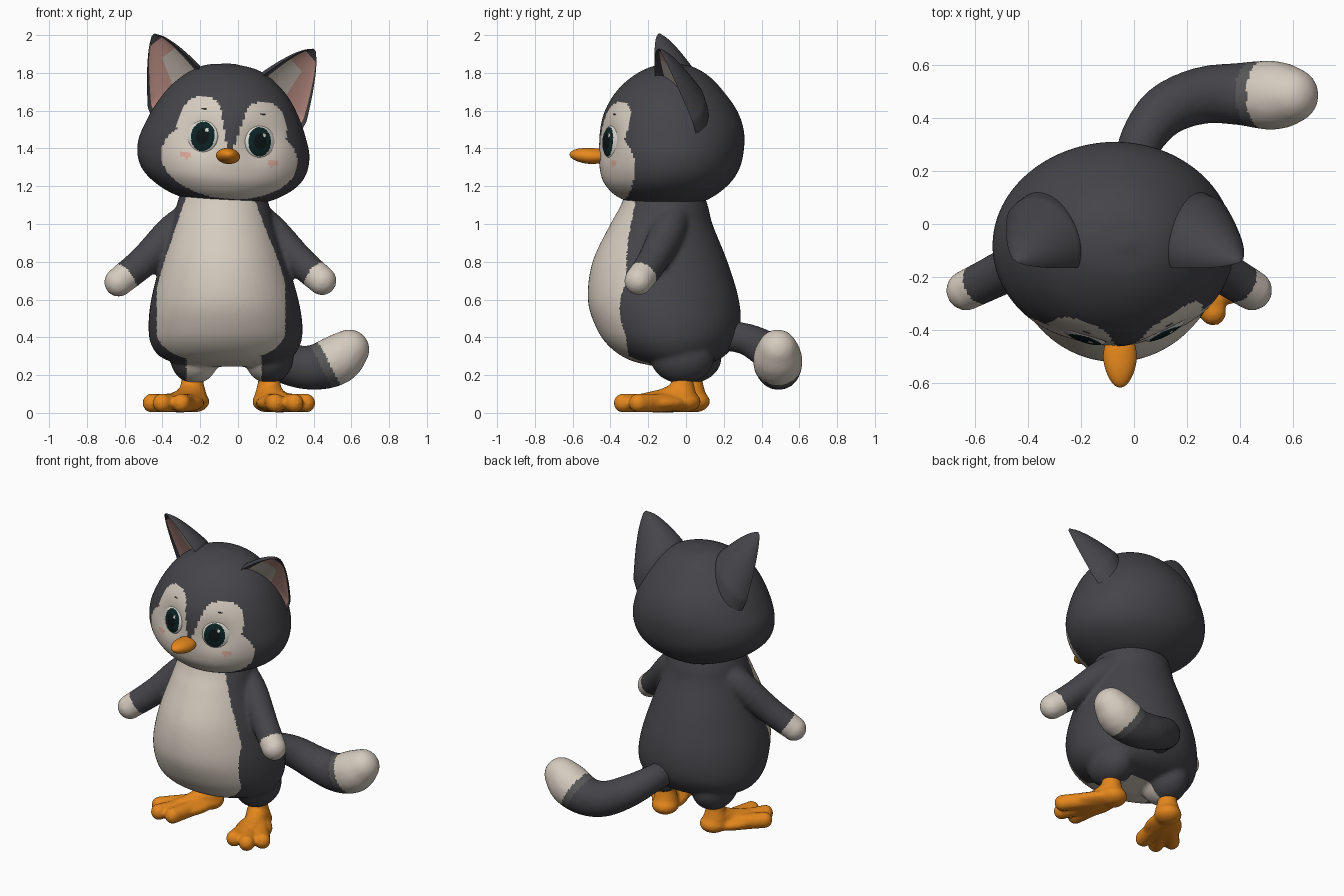
import bpy, bmesh, math
from mathutils import Vector, Matrix
from mathutils.bvhtree import BVHTree

if "Cube" in bpy.data.objects:
    bpy.data.objects.remove(bpy.data.objects["Cube"])

COLOURS = {
    "charcoal_fur": (0.06, 0.058, 0.066), "edge_grey": (0.1, 0.098, 0.098),
    "cream_fur": (0.67, 0.6, 0.52), "orange_skin": (0.79, 0.245, 0.012),
    "ear_pink": (0.62, 0.34, 0.29), "cheek_pink": (0.72, 0.4, 0.33),
    "eye_white": (0.72, 0.69, 0.64), "iris_teal": (0.004, 0.018, 0.019),
    "pupil_black": (0.004, 0.007, 0.008)}
MATS = {}
for key, rgb in COLOURS.items():
    m = bpy.data.materials.new(key)
    m.use_nodes = True
    m.diffuse_color = (*rgb, 1)
    m.node_tree.nodes["Principled BSDF"].inputs["Base Color"].default_value = (*rgb, 1)
    MATS[key] = m

PIVOT = Vector((-0.075, -0.07, 1.4))
TILT = Matrix.Translation(PIVOT) @ Matrix.Rotation(0.095, 4, 'Y') @ Matrix.Translation(-PIVOT)
FACE_X, EYE_A, EYE_Z = -0.042, 0.157, 1.452


def spline(points, steps):
    """Catmull-Rom through tuples of any length."""
    pts = [Vector(p) for p in points]
    pts = [pts[0] * 2 - pts[1]] + pts + [pts[-1] * 2 - pts[-2]]
    out = []
    for a, b, c, d in zip(pts, pts[1:], pts[2:], pts[3:]):
        for i in range(steps):
            t = i / steps
            out.append((b * 2 + (c - a) * t + (a * 2 - b * 5 + c * 4 - d) * t ** 2
                        + (b * 3 - a - c * 3 + d) * t ** 3) / 2)
    return out + [pts[-2]]


def ball(bm, centre, radii, segs=24):
    mat = Matrix.Translation(centre) @ Matrix.Diagonal((*radii, 1))
    bmesh.ops.create_uvsphere(bm, u_segments=segs, v_segments=segs * 2 // 3, radius=1, matrix=mat)


def limb(bm, path, steps=5):
    """Rounded limb through (x, y, z, radius) points."""
    for p in spline(path, steps):
        ball(bm, p[:3], [p[3]] * 3, 16)


def loft(bm, rings):
    rows = [[bm.verts.new(p) for p in ring] for ring in rings]
    n = len(rows[0])
    for a, b in zip(rows, rows[1:]):
        for i in range(n):
            bm.faces.new((a[i], a[(i + 1) % n], b[(i + 1) % n], b[i]))
    bm.faces.new(rows[0])
    bm.faces.new(rows[-1])
    bmesh.ops.recalc_face_normals(bm, faces=bm.faces)


def oval_rings(sections, steps, segs):
    """Rings from (z, centre x, half width, front y, back y)."""
    rings = []
    for z, cx, rx, yf, yb in spline(sections, steps):
        ang = [2 * math.pi * i / segs for i in range(segs)]
        rings.append([(cx + rx * math.cos(a), (yf + yb) / 2 + (yb - yf) / 2 * math.sin(a), z)
                      for a in ang])
    return rings


def finish(name, bm, rule, voxel=0, matrix=None):
    """Make the object, blend its pieces if asked, and colour faces by rule."""
    me = bpy.data.meshes.new(name)
    bm.to_mesh(me)
    bm.free()
    ob = bpy.data.objects.new(name, me)
    bpy.context.collection.objects.link(ob)
    bpy.ops.object.select_all(action='DESELECT')
    bpy.context.view_layer.objects.active = ob
    ob.select_set(True)
    if voxel:
        r = ob.modifiers.new("blend", 'REMESH')
        r.mode, r.voxel_size = 'VOXEL', voxel
        s = ob.modifiers.new("soften", 'SMOOTH')
        s.factor, s.iterations = 0.5, 8
        for mod in ("blend", "soften"):
            bpy.ops.object.modifier_apply(modifier=mod)
    me = ob.data
    me.materials.clear()
    slots = {}
    for p in me.polygons:
        key = rule(p) if callable(rule) else rule
        if key not in slots:
            slots[key] = len(slots)
            me.materials.append(MATS[key])
        p.material_index = slots[key]
    bpy.ops.object.shade_smooth_by_angle(angle=math.radians(60))
    if matrix:
        ob.matrix_world = matrix


# Body with arms and leg stumps
bm = bmesh.new()
loft(bm, oval_rings([
    (1.25, -0.08, 0.2, -0.29, 0.06), (1.1, -0.08, 0.245, -0.345, 0.115),
    (1.0, -0.08, 0.27, -0.4, 0.14), (0.8, -0.075, 0.335, -0.495, 0.22),
    (0.6, -0.07, 0.39, -0.52, 0.28), (0.45, -0.066, 0.408, -0.475, 0.288),
    (0.35, -0.065, 0.39, -0.405, 0.25), (0.28, -0.06, 0.32, -0.3, 0.17),
    (0.245, -0.05, 0.14, -0.16, 0.05)], 5, 56))
for x, y in ((-0.23, 0.02), (0.165, -0.02)):
    ball(bm, (x, y, 0.295), (0.13, 0.17, 0.14))
HANDS = (Vector((-0.632, -0.25, 0.692)), Vector((0.445, -0.25, 0.7)))
limb(bm, [(-0.2, -0.06, 1.06, 0.09), (-0.34, -0.1, 0.96, 0.095),
          (-0.49, -0.18, 0.81, 0.085), (*HANDS[0], 0.078)])
limb(bm, [(0.07, -0.06, 1.05, 0.09), (0.18, -0.1, 0.95, 0.095),
          (0.33, -0.18, 0.8, 0.083), (*HANDS[1], 0.078)])


def body_rule(p):
    c = p.center
    if any((c - h).length < 0.095 for h in HANDS):
        return "cream_fur"
    limit = -0.285 + 0.15 * max(0, c.z - 0.9)
    front = c.y + 0.1 * (c.x + 0.07) < limit and -0.43 < c.x < 0.25
    under = c.z < 0.3 and abs(c.x + 0.075) < 0.2 and c.y < 0.03
    return "cream_fur" if front or under else "charcoal_fur"


finish("body", bm, body_rule, 0.012)

# Tail
bm = bmesh.new()
limb(bm, [(0, 0.2, 0.41, 0.08), (0.03, 0.32, 0.39, 0.085), (0.12, 0.43, 0.33, 0.1),
          (0.26, 0.485, 0.26, 0.11), (0.4, 0.49, 0.24, 0.12),
          (0.52, 0.485, 0.28, 0.133), (0.59, 0.485, 0.335, 0.108)], 4)


def tail_rule(p):
    d = 0.89 * p.center.x + 0.46 * p.center.z
    return "cream_fur" if d > 0.55 else "edge_grey" if d > 0.505 else "charcoal_fur"


finish("tail", bm, tail_rule, 0.013)

# Feet with three toes each
for name, x, y, turn in (("right_foot", -0.242, 0.03, -28), ("left_foot", 0.165, -0.02, 23)):
    bm = bmesh.new()
    limb(bm, [(0, 0, 0.23, 0.058), (0, 0, 0.15, 0.062), (0, 0, 0.085, 0.078)], 3)
    limb(bm, [(0, -0.01, 0.1, 0.07), (0, -0.1, 0.07, 0.062), (0, -0.2, 0.058, 0.052)], 3)
    ball(bm, (0, 0.01, 0.06), (0.085, 0.09, 0.058))
    ball(bm, (0, -0.14, 0.052), (0.115, 0.18, 0.05))
    for tx, ty in ((-0.088, -0.29), (0, -0.34), (0.088, -0.29)):
        limb(bm, [(tx * 0.5, -0.12, 0.054, 0.05), (tx, ty, 0.052, 0.051)], 6)
    place = Matrix.Translation((x, y, 0)) @ Matrix.Rotation(math.radians(turn), 4, 'Z')
    finish(name, bm, "orange_skin", 0.01, place)

# Head, with shallow eye sockets
bm = bmesh.new()
loft(bm, oval_rings([
    (1.1, -0.075, 0.02, -0.12, -0.08), (1.112, -0.075, 0.15, -0.27, 0.06),
    (1.15, -0.075, 0.28, -0.37, 0.15), (1.22, -0.075, 0.39, -0.435, 0.235),
    (1.3, -0.075, 0.445, -0.458, 0.285), (1.4, -0.075, 0.455, -0.463, 0.307),
    (1.5, -0.075, 0.425, -0.458, 0.305), (1.6, -0.075, 0.38, -0.43, 0.27),
    (1.7, -0.075, 0.315, -0.37, 0.2), (1.78, -0.075, 0.23, -0.285, 0.125),
    (1.83, -0.075, 0.14, -0.19, 0.04), (1.85, -0.075, 0.02, -0.09, -0.06)], 8, 180))
for v in bm.verts:
    if v.co.y < -0.15:
        d = math.hypot(abs(v.co.x - FACE_X) - EYE_A, v.co.z - EYE_Z)
        v.co.y += 0.032 * math.exp(-(d / 0.1) ** 2)
tree = BVHTree.FromBMesh(bm)


def head_rule(p):
    c = p.center
    a, z = abs(c.x - FACE_X), c.z
    if c.y > -0.2:
        return "charcoal_fur"
    if ((a - 0.23) / 0.028) ** 2 + ((z - 1.347) / 0.018) ** 2 < 1:
        return "cheek_pink"
    lobe = ((a - 0.16) / 0.132) ** 2 + ((z - 1.505) / 0.163) ** 2 < 1
    cheek = (a / 0.362) ** 2 + ((z - 1.35) / 0.215) ** 2 < 1
    wedge = z > 1.37 and a < 0.01 + (z - 1.37) * 0.24
    return "cream_fur" if (lobe or cheek) and not wedge else "charcoal_fur"


finish("head", bm, head_rule, 0, TILT)


def seat(x, z, yaw):
    """Frame on the face surface, local z pointing out."""
    hit, normal, _, _ = tree.ray_cast(Vector((x, -2, z)), Vector((0, 1, 0)))
    facing = normal.to_track_quat('Z', 'Y').to_matrix().to_4x4()
    return TILT @ Matrix.Translation(hit) @ facing @ Matrix.Rotation(yaw, 4, 'Y')


# Eyes and small brow marks, seated on the face
for name, s in (("right", -1), ("left", 1)):
    def eye_rule(p):
        x, y = p.center.x + s * 0.014, p.center.y
        if math.hypot(x - 0.022, y - 0.036) < 0.009:
            return "eye_white"
        d = math.hypot(x / 0.066, y / 0.078)
        return "pupil_black" if d < 0.55 else "iris_teal" if d < 1 else "eye_white"

    bm = bmesh.new()
    ball(bm, (0, 0, -0.003), (0.092, 0.09, 0.03), 64)
    finish(name + "_eye", bm, eye_rule, 0, seat(FACE_X + s * EYE_A, EYE_Z, s * 0.12))
    bm = bmesh.new()
    ball(bm, (0, 0, 0), (0.016, 0.004, 0.003))
    finish(name + "_brow", bm, "charcoal_fur", 0, seat(FACE_X + s * EYE_A, 1.6, 0))

# Beak, tapering forward
bm = bmesh.new()
ball(bm, (FACE_X - 0.007, -0.505, 1.362), (0.064, 0.112, 0.042), 32)
for v in bm.verts:
    t = max(0, -0.505 - v.co.y) / 0.112
    v.co.x += (FACE_X - 0.007 - v.co.x) * 0.15 * t
    v.co.z += 0.008 * t
finish("beak", bm, "orange_skin", 0, TILT)

# Ears: cupped shells opening forward and outward, with a coloured lining
ARC, ROWS = 24, 30
for name, s in (("right_ear", -1), ("left_ear", 1)):
    base = PIVOT + Vector((s * 0.3, 0.005, 0.295))
    axis = Vector((s * 0.13, -0.075, 0.268))
    side = Vector((s * 0.122, 0.1, -0.115))
    back = side.cross(axis).normalized()
    back *= 1 if back.y > 0 else -1
    rings = []
    for r in range(ROWS + 1):
        v = -0.35 + 1.35 * r / ROWS
        w = max(0.06, min(1, 1 - max(v, 0)) ** 0.66)
        ring = []
        for i in range(ARC * 2):
            ang = math.pi * i / ARC
            depth = (0.155 if i < ARC else -0.055) * math.sin(ang) * w
            ring.append(base + axis * v + side * (w * math.cos(ang)) + back * depth)
        rings.append(ring)
    bm = bmesh.new()
    loft(bm, rings)

    def ear_rule(p):
        i, row = p.index % (ARC * 2), p.index // (ARC * 2)
        if i < ARC + 5 or i > ARC * 2 - 4 or row > ROWS - 4:
            return "charcoal_fur"
        return "cream_fur" if row < ROWS * 0.64 and i < ARC * 1.52 else "ear_pink"

    finish(name, bm, ear_rule, 0, TILT)
